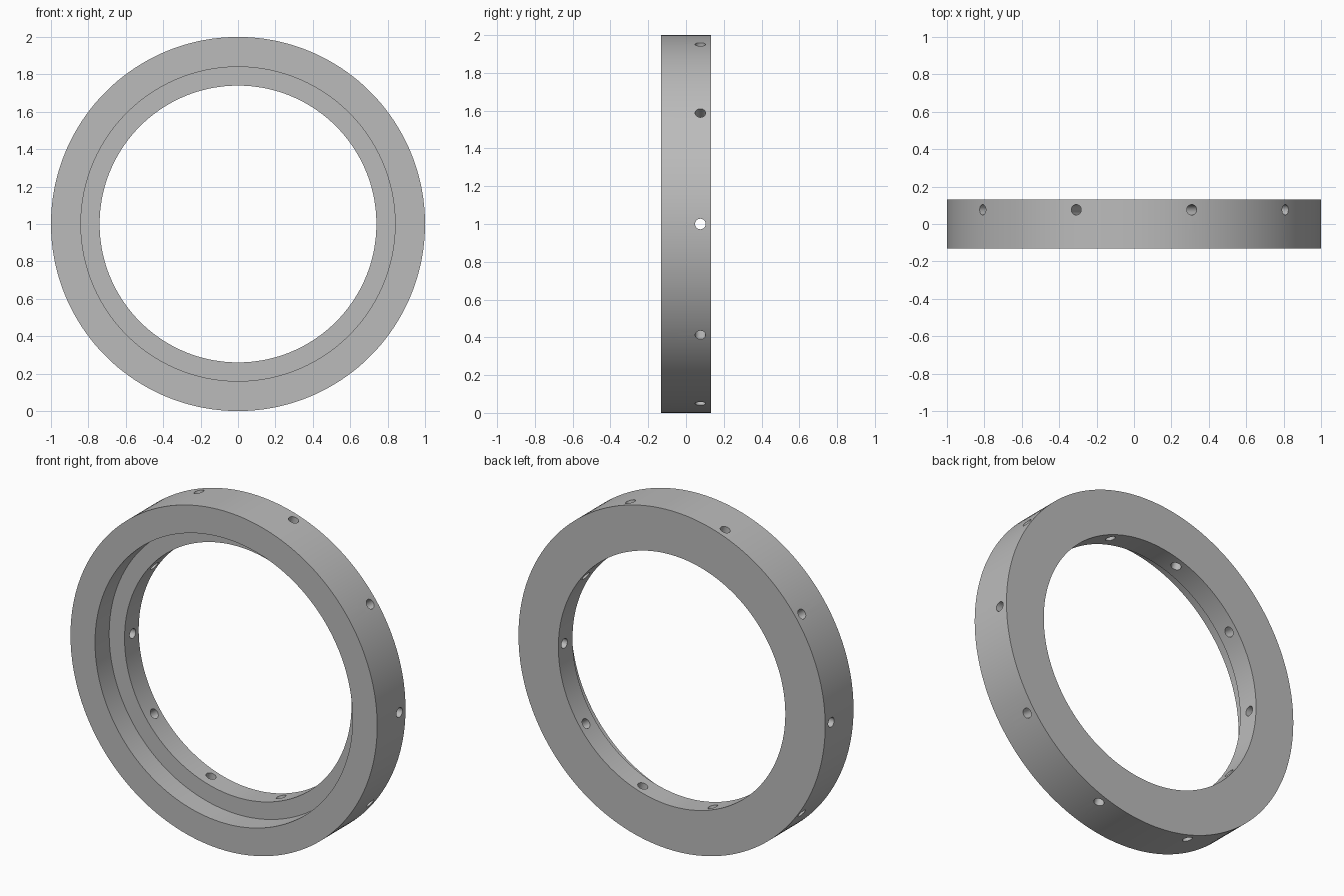
import bpy, bmesh, math
from mathutils import Matrix, Vector

if "Cube" in bpy.data.objects:
    bpy.data.objects.remove(bpy.data.objects["Cube"])

R_OUT, R_BORE, R_IN = 1.0, 0.84, 0.74   # outer, front recess, through opening
HALF, LIP_Y = 0.132, 0.0                # half thickness, depth of recess floor
HOLES, HOLE_R, HOLE_Y = 10, 0.028, 0.076
SEGS = 180

grey = bpy.data.materials.new("light_grey")
grey.diffuse_color = (0.5, 0.5, 0.5, 1)
grey.use_nodes = True
grey.node_tree.nodes["Principled BSDF"].inputs["Base Color"].default_value = grey.diffuse_color


def add_object(name, bm):
    bmesh.ops.recalc_face_normals(bm, faces=bm.faces)
    mesh = bpy.data.meshes.new(name)
    bm.to_mesh(mesh)
    bm.free()
    mesh.materials.append(grey)
    obj = bpy.data.objects.new(name, mesh)
    bpy.context.collection.objects.link(obj)
    return obj


# Stepped ring: a (radius, y) section turned around the y axis
section = [(R_OUT, -HALF), (R_OUT, HALF), (R_IN, HALF),
           (R_IN, LIP_Y), (R_BORE, LIP_Y), (R_BORE, -HALF)]
bm = bmesh.new()
loops = []
for i in range(SEGS):
    a = 2 * math.pi * i / SEGS
    loops.append([bm.verts.new((r * math.cos(a), y, 1 + r * math.sin(a)))
                  for r, y in section])
for i in range(SEGS):
    p, q = loops[i], loops[(i + 1) % SEGS]
    for j in range(len(section)):
        k = (j + 1) % len(section)
        bm.faces.new((p[j], p[k], q[k], q[j]))
ring = add_object("stepped_ring", bm)

# Radial screw holes, evenly spaced through the rear wall
bm = bmesh.new()
for i in range(HOLES):
    a = 2 * math.pi * i / HOLES
    d = Vector((math.cos(a), 0, math.sin(a)))
    place = (Matrix.Translation(d * 0.87 + Vector((0, HOLE_Y, 1)))
             @ d.to_track_quat('Z', 'Y').to_matrix().to_4x4())
    bmesh.ops.create_cone(bm, cap_ends=True, segments=32, radius1=HOLE_R,
                          radius2=HOLE_R, depth=0.4, matrix=place)
cutter = add_object("hole_cutter", bm)

cut = ring.modifiers.new("screw_holes", 'BOOLEAN')
cut.operation = 'DIFFERENCE'
cut.solver = 'EXACT'
cut.object = cutter
bpy.context.view_layer.objects.active = ring
ring.select_set(True)
cutter.select_set(False)
bpy.ops.object.modifier_apply(modifier=cut.name)
bpy.data.objects.remove(cutter, do_unlink=True)

bpy.ops.object.shade_smooth_by_angle(angle=math.radians(30))
